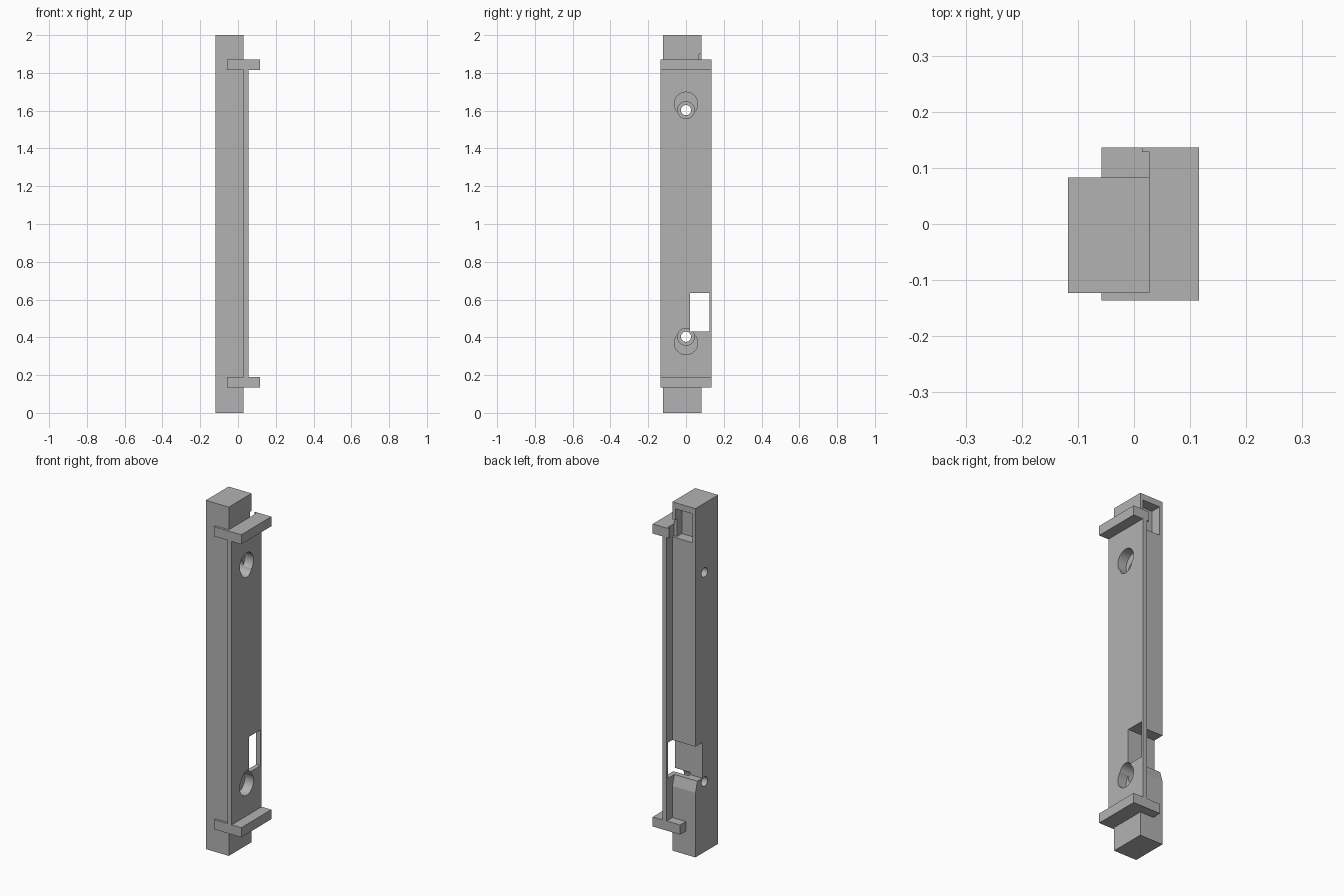
import bpy, bmesh
from math import pi
from mathutils import Matrix

if "Cube" in bpy.data.objects:
    bpy.data.objects.remove(bpy.data.objects["Cube"], do_unlink=True)

grey = bpy.data.materials.new("plain grey")
grey.use_nodes = True
grey.diffuse_color = (0.45, 0.45, 0.45, 1)
grey.node_tree.nodes["Principled BSDF"].inputs["Base Color"].default_value = grey.diffuse_color


def finish(name, bm):
    bmesh.ops.recalc_face_normals(bm, faces=bm.faces)
    mesh = bpy.data.meshes.new(name)
    bm.to_mesh(mesh)
    bm.free()
    mesh.materials.append(grey)
    obj = bpy.data.objects.new(name, mesh)
    bpy.context.collection.objects.link(obj)
    return obj


def box(name, xs, ys, zs):
    bm = bmesh.new()
    size = [b - a for a, b in (xs, ys, zs)]
    mid = [(a + b) / 2 for a, b in (xs, ys, zs)]
    bmesh.ops.create_cube(bm, size=1, matrix=Matrix.Translation(mid) @ Matrix.Diagonal((*size, 1)))
    return finish(name, bm)


def bore(name, radius, x0, x1, z):
    """Cylinder along x, centred on y = 0."""
    bm = bmesh.new()
    spin = Matrix.Translation(((x0 + x1) / 2, 0, z)) @ Matrix.Rotation(pi / 2, 4, 'Y')
    bmesh.ops.create_cone(bm, cap_ends=True, segments=40, radius1=radius, radius2=radius,
                          depth=x1 - x0, matrix=spin)
    return finish(name, bm)


def wedge(name, x0, x1, profile):
    """Profile in y and z, extruded along x."""
    bm = bmesh.new()
    face = bm.faces.new([bm.verts.new((x0, y, z)) for y, z in profile])
    new = bmesh.ops.extrude_face_region(bm, geom=[face])["geom"]
    bmesh.ops.translate(bm, vec=(x1 - x0, 0, 0), verts=[v for v in new if isinstance(v, bmesh.types.BMVert)])
    return finish(name, bm)


def cut(obj, cutters):
    for c in cutters:
        c.hide_render = True
        mod = obj.modifiers.new(c.name, 'BOOLEAN')
        mod.operation, mod.solver, mod.object = 'DIFFERENCE', 'EXACT', c
    bpy.context.view_layer.update()
    graph = bpy.context.evaluated_depsgraph_get()
    mesh = bpy.data.meshes.new_from_object(obj.evaluated_get(graph))
    obj.modifiers.clear()
    obj.data = mesh


LEFT, SEAM, FACE = -0.118, 0.028, 0.055
FRONT, BACK = -0.136, 0.136

# Main bar and mounting plate
bar = box("main_bar", (LEFT, SEAM), (-0.123, 0.083), (0, 2))
plate = box("mounting_plate", (SEAM, FACE), (FRONT, BACK), (0.16, 1.84))

# Window through both parts, and stepped screw holes
shared = [box("window_cutter", (-0.2, 0.2), (0.02, 0.125), (0.43, 0.635))]
for z, shift in ((1.603, 0.033), (0.403, -0.033)):
    shared += [bore("screw_cutter", 0.027, -0.2, 0.2, z),
               bore("head_cutter", 0.045, -0.04, 0.2, z),
               bore("access_cutter", 0.062, 0.0, 0.2, z + shift)]

# Pocket near the top of the back, its lowered side wall, and the sloped sill
bar_only = [
    box("pocket_cutter", (-0.1, 0.01), (0.023, 0.2), (1.80, 1.965)),
    box("side_wall_cutter", (0.0, 0.1), (0.068, 0.2), (1.80, 1.9)),
    wedge("sill_cutter", -0.2, 0.1, [(0.065, 0.44), (0.065, 0.43), (0.083, 0.37), (0.1, 0.37), (0.1, 0.44)]),
]
cut(bar, shared + bar_only)
cut(plate, shared)
for cutter in shared + bar_only:
    bpy.data.objects.remove(cutter, do_unlink=True)

# End flanges with tabs that wrap the bar
for label, zs in (("lower", (0.135, 0.19)), ("upper", (1.815, 1.87))):
    box(label + "_flange", (SEAM, 0.116), (FRONT, BACK), zs)
    box(label + "_front_tab", (-0.058, SEAM), (FRONT, -0.123), zs)
    if label == "lower":
        box("lower_back_tab", (-0.058, SEAM), (0.083, BACK), zs)
    else:
        box("upper_back_lip", (0.014, SEAM), (0.128, BACK), zs)

# Smooth bores, sharp corners
bpy.ops.object.select_all(action='DESELECT')
for obj in (bar, plate):
    obj.select_set(True)
bpy.context.view_layer.objects.active = bar
bpy.ops.object.shade_smooth_by_angle(angle=pi / 6)
